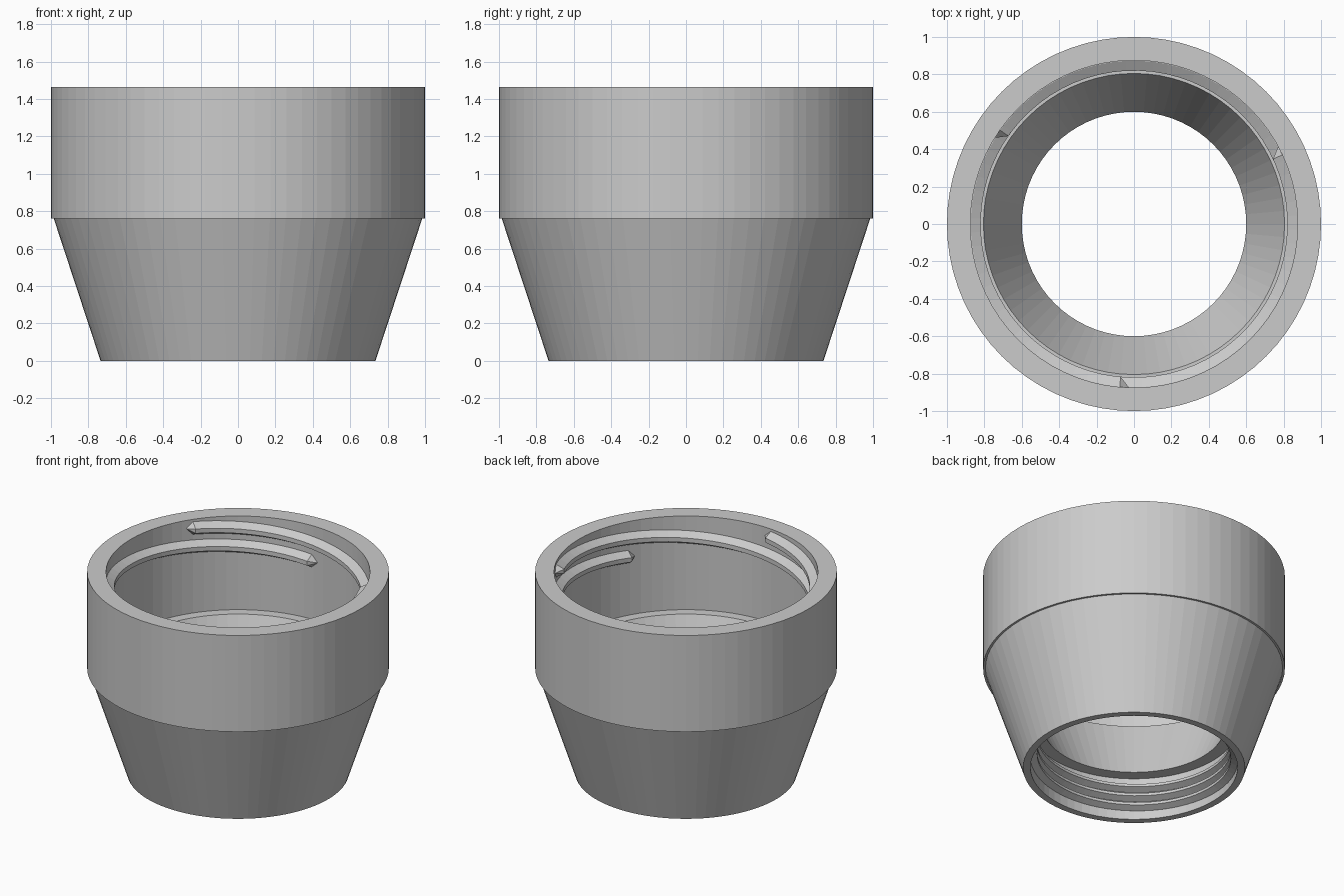
import bpy, bmesh, math

if "Cube" in bpy.data.objects:
    bpy.data.objects.remove(bpy.data.objects["Cube"])

SEGMENTS = 72

grey = bpy.data.materials.new("plain grey")
grey.diffuse_color = (0.6, 0.6, 0.6, 1)
grey.use_nodes = True
grey.node_tree.nodes["Principled BSDF"].inputs["Base Color"].default_value = grey.diffuse_color


def make_object(name, bm):
    bmesh.ops.recalc_face_normals(bm, faces=bm.faces)
    mesh = bpy.data.meshes.new(name)
    bm.to_mesh(mesh)
    bm.free()
    mesh.materials.append(grey)
    obj = bpy.data.objects.new(name, mesh)
    bpy.context.collection.objects.link(obj)
    return obj


def lathe(name, profile):
    """Turn a closed (radius, z) profile around the z axis."""
    bm = bmesh.new()
    rings = []
    for i in range(SEGMENTS):
        a = math.tau * i / SEGMENTS
        rings.append([bm.verts.new((r * math.cos(a), r * math.sin(a), z))
                      for r, z in profile])
    n = len(profile)
    for i in range(SEGMENTS):
        p, q = rings[i], rings[(i + 1) % SEGMENTS]
        for j in range(n):
            k = (j + 1) % n
            bm.faces.new((p[j], q[j], q[k], p[k]))
    return make_object(name, bm)


def thread(name, start, sweep, z0, z1, wall, tip, half_base, half_tip, taper):
    """Sweep a trapezoid ridge along a helix on an inside wall, with pointed ends."""
    bm = bmesh.new()
    steps = max(8, round(sweep / math.tau * SEGMENTS))
    ts = [0, taper / sweep] + [i / steps for i in range(1, steps)] + [1 - taper / sweep, 1]
    ts = sorted(set(ts))
    rings = []
    for i, t in enumerate(ts):
        a, z = start + sweep * t, z0 + (z1 - z0) * t
        s = 0.05 if i in (0, len(ts) - 1) else 1.0
        inner = wall + (tip - wall) * s
        section = [(wall + 0.01, -half_base * s), (wall, -half_base * s),
                   (inner, -half_tip * s), (inner, half_tip * s),
                   (wall, half_base * s), (wall + 0.01, half_base * s)]
        rings.append([bm.verts.new((r * math.cos(a), r * math.sin(a), z + dz))
                      for r, dz in section])
    for p, q in zip(rings, rings[1:]):
        for j in range(6):
            k = (j + 1) % 6
            bm.faces.new((p[j], q[j], q[k], p[k]))
    bm.faces.new(rings[0])
    bm.faces.new(rings[-1])
    return make_object(name, bm)


# Hollow body: wide collar, tapered skirt, inner funnel and lower bore
lathe("adapter_body", [
    (0.735, 0.0), (0.985, 0.76), (1.0, 0.76), (1.0, 1.465),
    (0.875, 1.465), (0.875, 0.78), (0.805, 0.78), (0.60, 0.31),
    (0.687, 0.31), (0.687, 0.0)])

# Three half-turn threads inside the collar
for i in range(3):
    thread(f"collar_thread_{i + 1}", math.radians(88 + 120 * i), math.pi,
           1.205, 1.405, 0.873, 0.82, 0.046, 0.016, math.radians(3))

# Continuous fine thread inside the lower bore
thread("bore_thread", 0, math.tau * 3, 0.05, 0.26, 0.686, 0.642,
       0.03, 0.01, math.radians(8))
